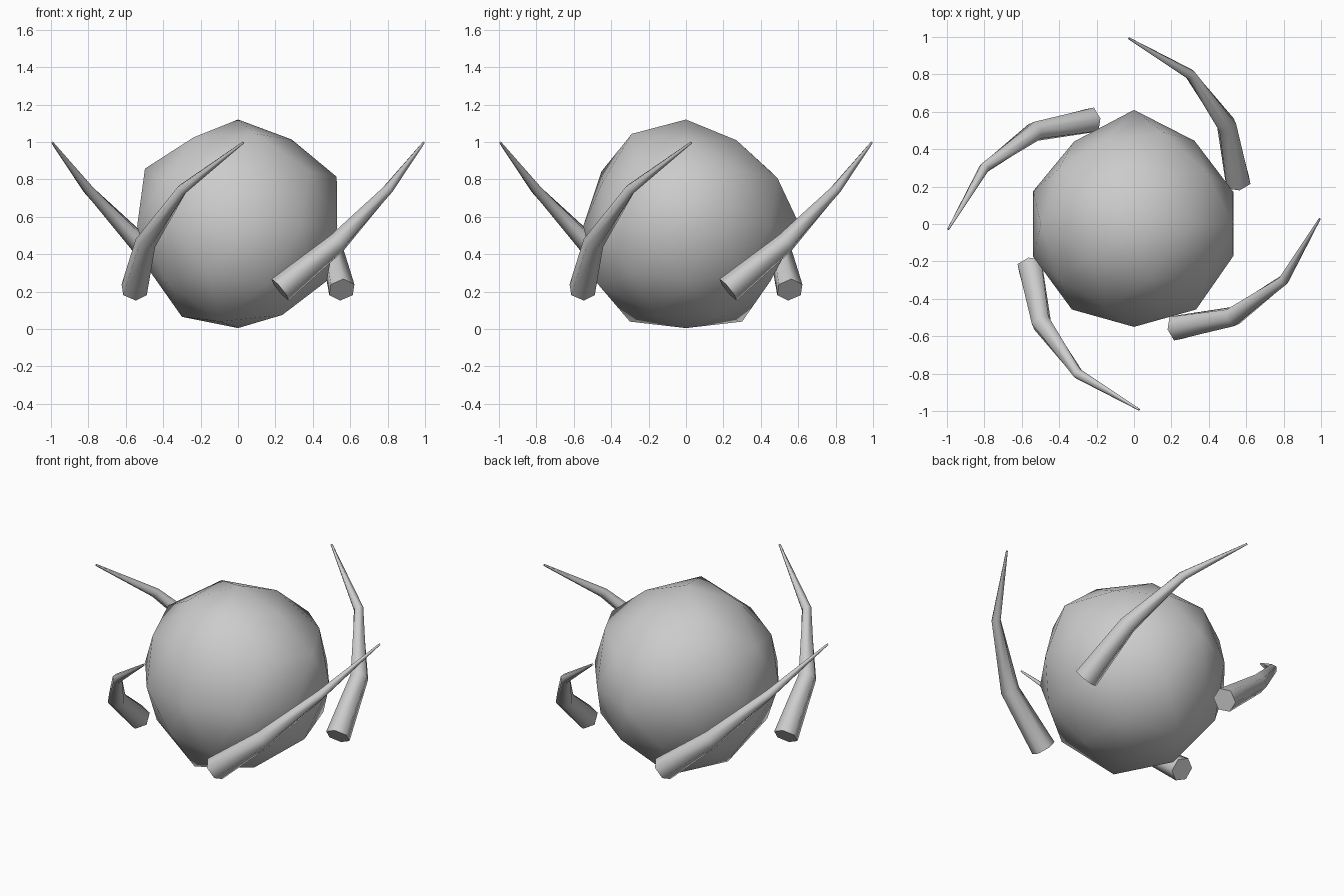
import bpy, bmesh, math
from mathutils import Vector, Matrix

if "Cube" in bpy.data.objects:
    bpy.data.objects.remove(bpy.data.objects["Cube"])

CENTRE = Vector((0, 0, 0.55))


def make_object(name, bm, angle):
    bmesh.ops.recalc_face_normals(bm, faces=bm.faces)
    mesh = bpy.data.meshes.new(name)
    bm.to_mesh(mesh)
    bm.free()
    obj = bpy.data.objects.new(name, mesh)
    bpy.context.collection.objects.link(obj)
    bpy.ops.object.select_all(action='DESELECT')
    obj.select_set(True)
    bpy.context.view_layer.objects.active = obj
    bpy.ops.object.shade_smooth_by_angle(angle=math.radians(angle))
    return obj


# Lumpy low-poly body: icosphere whose corners are pushed in or out (direction, radius)
LUMPS = [
    ((0, 0, 1), .57), ((0, 0, -1), .545), ((.89, 0, .45), .59), ((-.85, 0, .53), .585),
    ((.53, 0, .85), .545), ((-.53, 0, -.85), .57), ((-.89, 0, -.45), .53),
    ((.16, .5, .85), .54), ((.16, -.5, .85), .58), ((.28, .85, .45), .575),
    ((.28, -.85, .45), .525), ((0, 1, 0), .61), ((0, -1, 0), .55),
    ((-.16, .5, -.85), .60), ((-.16, -.5, -.85), .60), ((.26, -.81, -.53), .585),
    ((-.95, .31, 0), .567), ((-.95, -.31, 0), .567), ((-.59, .81, 0), .545),
    ((.59, .81, 0), .55), ((.59, -.81, 0), .565), ((-.59, -.81, 0), .565),
]
bm = bmesh.new()
bmesh.ops.create_icosphere(bm, subdivisions=2, radius=1)
for v in bm.verts:
    d = v.co.normalized()
    radius = next((r for k, r in LUMPS if d.dot(Vector(k).normalized()) > .99), .558)
    v.co = CENTRE + d * radius
make_object("body", bm, 180)

# Curved tapering horns, four around the body
PATH = [((.225, -.555, .21), .074), ((.53, -.495, .46), .056),
        ((.80, -.30, .745), .030), ((.993, .028, .997), .006)]
SIDES = 6


def horn(name, turn):
    bm = bmesh.new()
    pts = [Vector(p) for p, _ in PATH]
    rings = []
    for i, (_, r) in enumerate(PATH):
        tangent = Vector()
        if i > 0:
            tangent += (pts[i] - pts[i - 1]).normalized()
        if i < len(pts) - 1:
            tangent += (pts[i + 1] - pts[i]).normalized()
        tangent.normalize()
        side = tangent.cross(Vector((0, 0, 1))).normalized()
        up = side.cross(tangent)
        rings.append([bm.verts.new(pts[i] + r * (up * math.cos(a) + side * math.sin(a)))
                      for a in (math.tau * k / SIDES for k in range(SIDES))])
    for a, b in zip(rings, rings[1:]):
        for k in range(SIDES):
            n = (k + 1) % SIDES
            bm.faces.new((a[k], a[n], b[n], b[k]))
    bm.faces.new(rings[0])
    bm.faces.new(rings[-1])
    bm.transform(Matrix.Rotation(turn, 4, 'Z'))
    return make_object(name, bm, 65)


for i, label in enumerate(("front", "right", "back", "left")):
    horn(label + "_horn", i * math.pi / 2)
